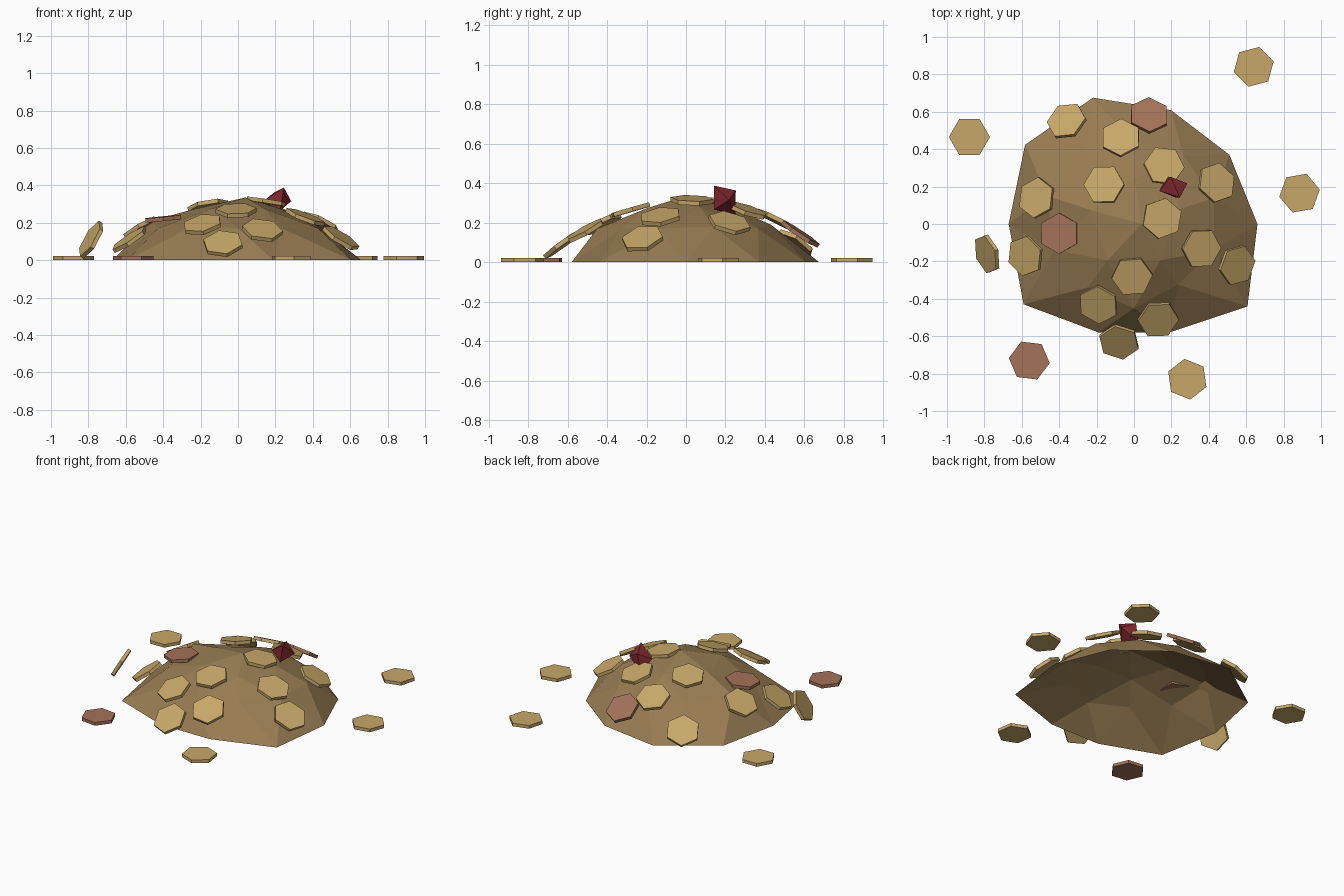
import bpy, bmesh, math
from mathutils import Vector, Matrix, Quaternion

if "Cube" in bpy.data.objects:
    bpy.data.objects.remove(bpy.data.objects["Cube"], do_unlink=True)


def material(name, rgb):
    m = bpy.data.materials.new(name)
    m.use_nodes = True
    color = (*rgb, 1)
    m.diffuse_color = color
    m.node_tree.nodes["Principled BSDF"].inputs["Base Color"].default_value = color
    return m


GOLD = material("pale gold", (0.57, 0.39, 0.14))
COPPER = material("copper", (0.37, 0.17, 0.1))
MOUND = material("dull brown gold", (0.31, 0.2, 0.085))
RUBY = material("ruby red", (0.24, 0.022, 0.03))


def finish(bm, name, mat):
    mesh = bpy.data.meshes.new(name)
    bm.to_mesh(mesh)
    bm.free()
    mesh.materials.append(mat)
    obj = bpy.data.objects.new(name, mesh)
    bpy.context.collection.objects.link(obj)
    return obj


# Mound: open faceted dome, reshaped ring by ring
bm = bmesh.new()
bmesh.ops.create_icosphere(bm, subdivisions=2, radius=1)
bmesh.ops.delete(bm, geom=[v for v in bm.verts if v.co.z < -0.1], context='VERTS')
rim = [.66, .63, .64, .71, .72, .67, .73, .61, .61, .75]
shoulder = [(.45, .18), (.43, .19), (.49, .21), (.42, .18), (.40, .17)]
for v in bm.verts:
    h = v.co.z
    a = math.atan2(v.co.y, v.co.x) + math.radians(18)
    k = round(math.degrees(a) / 36)
    if h < 0.1:                       # rim on the ground
        r, z = rim[k % 10], 0
    elif h < 0.48:                    # shoulder points
        r, z = shoulder[int(math.degrees(a) % 360 // 72)]
    elif h < 0.6:                     # points between shoulders
        r, z = 0.45, 0.17
    elif h < 0.95:                    # upper ring
        r, z = 0.24, 0.275
    else:                             # peak
        r, z = 0.04, 0.335
        a = 0
    v.co = (r * math.cos(a), r * math.sin(a), z)
finish(bm, "treasure_mound", MOUND)


def coin(name, mat, center, normal, spin):
    bm = bmesh.new()
    bmesh.ops.create_cone(bm, cap_ends=True, segments=6, radius1=0.11,
                          radius2=0.11, depth=0.022)
    # bring a corner onto +x before spinning
    corner = max(bm.verts, key=lambda v: v.co.x).co
    turn = math.radians(spin) - math.atan2(corner.y, corner.x)
    tilt = Vector((0, 0, 1)).rotation_difference(Vector(normal).normalized())
    q = tilt @ Quaternion((0, 0, 1), turn)
    bm.transform(Matrix.Translation(center) @ q.to_matrix().to_4x4())
    return finish(bm, name, mat)


# Coins lying on the slope: x, y, spin
slope = [(-.36, .55, 0), (-.07, .46, 30), (.16, .31, -5), (-.16, .21, 0),
         (.15, .03, 20), (.44, .22, 20), (-.52, .14, 25), (-.58, -.17, 20),
         (.36, -.13, 0), (.55, -.22, 10), (-.01, -.28, 5), (-.19, -.43, 30),
         (.13, -.51, 0), (-.08, -.63, 40), (.08, .58, 30)]
for i, (x, y, spin) in enumerate(slope):
    r = math.hypot(x, y)
    z = (0.325 if y > -0.1 else 0.305) + math.log(math.cos(r))
    normal = (x / r * math.sin(r), y / r * math.sin(r), math.cos(r))
    last = i == len(slope) - 1
    coin("slope_copper_coin" if last else f"slope_coin_{i + 1}",
         COPPER if last else GOLD, (x, y, z), normal, spin)

# Half buried copper coin and a coin leaning on its edge
coin("buried_copper_coin", COPPER, (-.4, -.05, .222), (-.1, -.02, 1), 30)
coin("leaning_coin", GOLD, (-.785, -.16, .11), (-.83, -.26, .49), 20)

# Loose coins on the ground
for i, (x, y, spin) in enumerate([(.64, .84, 15), (-.88, .465, 0),
                                  (.885, .165, 10), (.285, -.83, -22)]):
    coin(f"ground_coin_{i + 1}", GOLD, (x, y, .011), (0, 0, 1), spin)
coin("ground_copper_coin", COPPER, (-.56, -.73, .011), (0, 0, 1), -7)

# Gem: tilted octahedron
bm = bmesh.new()
center = Vector((.21, .197, .315))
long_axis = Vector((.035, -.055, .073))
side_axis = Vector((-.075, -.02, 0))
cross_axis = long_axis.cross(side_axis).normalized() * 0.075
for axis in (long_axis, side_axis, cross_axis):
    for s in (1, -1):
        bm.verts.new(center + axis * s)
bmesh.ops.convex_hull(bm, input=bm.verts[:])
finish(bm, "red_gem", RUBY)
